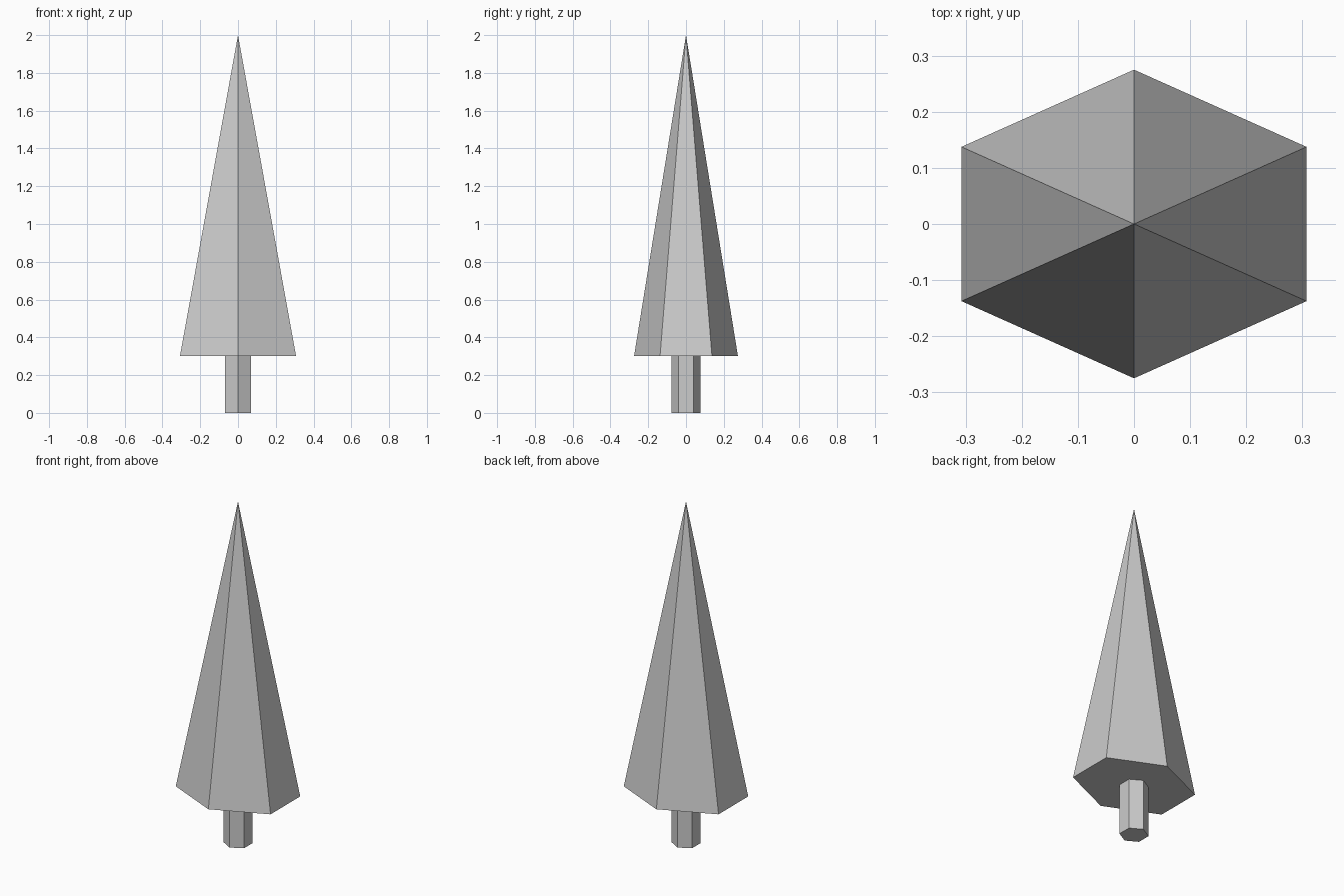
import bpy, bmesh
from math import sin, cos, pi

if "Cube" in bpy.data.objects:
    bpy.data.objects.remove(bpy.data.objects["Cube"])

SIDES = 6

def ring(bm, rx, ry, z):
    # six points, with corners pointing along +y and -y
    return [bm.verts.new((rx * sin(2 * pi * i / SIDES), ry * cos(2 * pi * i / SIDES), z))
            for i in range(SIDES)]

def finish(bm, name):
    bmesh.ops.recalc_face_normals(bm, faces=bm.faces[:])
    mesh = bpy.data.meshes.new(name)
    bm.to_mesh(mesh)
    bm.free()
    obj = bpy.data.objects.new(name, mesh)
    bpy.context.collection.objects.link(obj)
    return obj

# Trunk: six-sided post
bm = bmesh.new()
low, high = ring(bm, 0.078, 0.078, 0), ring(bm, 0.078, 0.078, 0.3)
bm.faces.new(low)
bm.faces.new(high)
for i in range(SIDES):
    j = (i + 1) % SIDES
    bm.faces.new((low[i], low[j], high[j], high[i]))
finish(bm, "trunk")

# Foliage: tall six-sided pyramid, slightly wider in x
bm = bmesh.new()
base = ring(bm, 0.355, 0.275, 0.3)
tip = bm.verts.new((0, 0, 2))
bm.faces.new(base)
for i in range(SIDES):
    bm.faces.new((base[i], base[(i + 1) % SIDES], tip))
finish(bm, "foliage")
